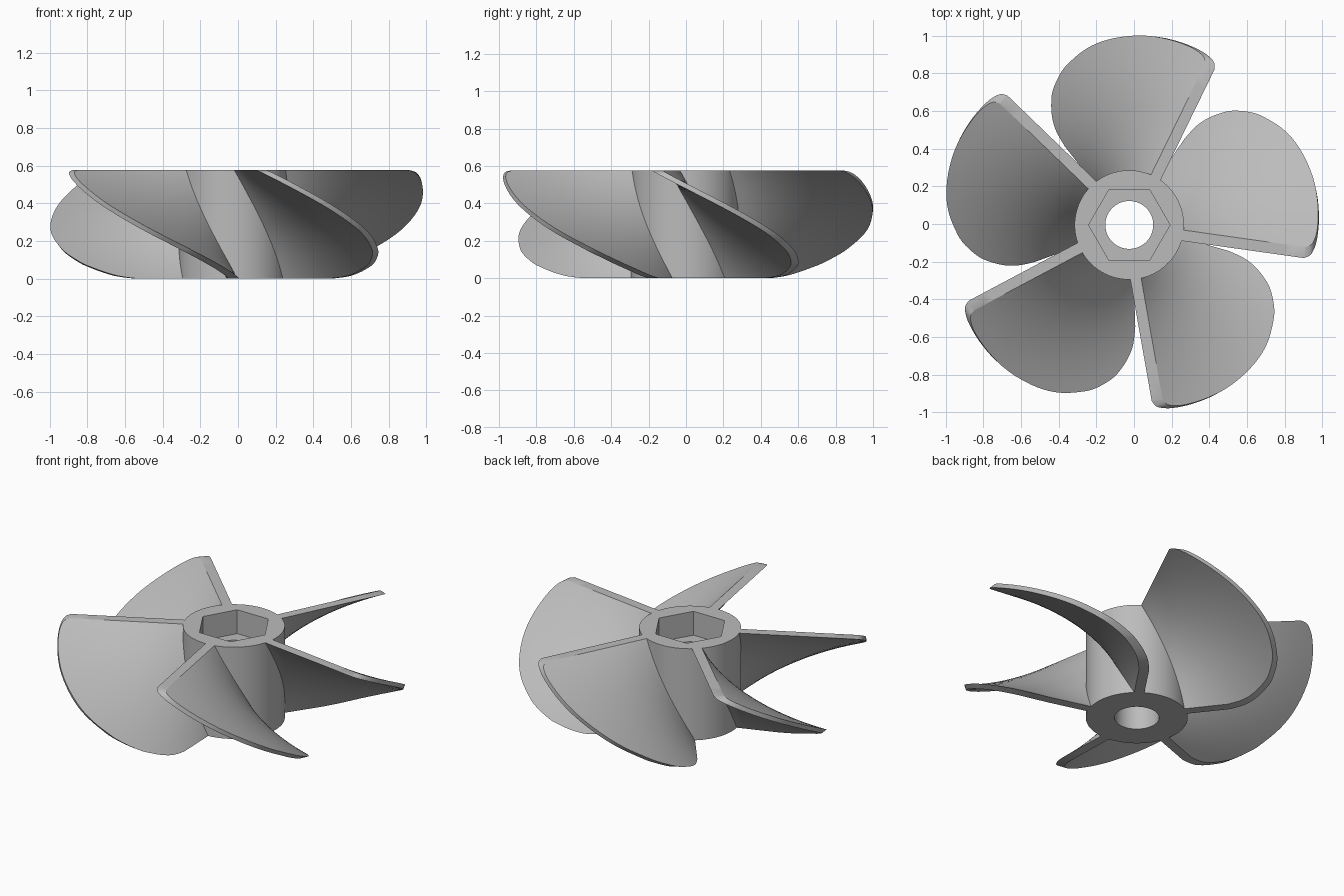
import bpy, bmesh, math
from mathutils import Vector

if "Cube" in bpy.data.objects:
    bpy.data.objects.remove(bpy.data.objects["Cube"], do_unlink=True)

HEIGHT = 0.576
CENTRE = Vector((-0.025, -0.005, 0))
HUB_R, BORE_R, HEX_APOTHEM, HEX_DEPTH = 0.29, 0.127, 0.187, 0.15
BLADES, TOP_ANGLE, TWIST = 5, math.radians(-8), math.radians(64)
SIDES = (-0.045, 0.013)   # blade faces, offset from the radial line
ROOT = 0.275

grey = bpy.data.materials.new("plain grey")
grey.use_nodes = True
colour = (0.5, 0.5, 0.5, 1)
grey.diffuse_color = colour
grey.node_tree.nodes["Principled BSDF"].inputs["Base Color"].default_value = colour


def finish(bm, name):
    """Turn a bmesh into a smooth-shaded object with crisp edges."""
    bmesh.ops.recalc_face_normals(bm, faces=bm.faces)
    mesh = bpy.data.meshes.new(name)
    bm.to_mesh(mesh)
    bm.free()
    mesh.materials.append(grey)
    obj = bpy.data.objects.new(name, mesh)
    bpy.context.collection.objects.link(obj)
    obj.location = CENTRE
    bpy.ops.object.select_all(action='DESELECT')
    obj.select_set(True)
    bpy.context.view_layer.objects.active = obj
    bpy.ops.object.shade_smooth_by_angle(angle=math.radians(30))
    return obj


def bridge(bm, a, b):
    """Join two closed rings of equal length with quads."""
    for i in range(len(a)):
        j = (i + 1) % len(a)
        bm.faces.new((a[i], a[j], b[j], b[i]))


# Hub: outer wall, top rim, hexagonal socket, socket floor and through bore
def hexagon(a):
    return HEX_APOTHEM / math.cos(a % (math.pi / 3) - math.pi / 6)


def circle(r):
    return lambda a: r


bm = bmesh.new()
floor = HEIGHT - HEX_DEPTH
levels = [(circle(HUB_R), 0), (circle(HUB_R), HEIGHT), (hexagon, HEIGHT),
          (hexagon, floor), (circle(BORE_R), floor), (circle(BORE_R), 0)]
angles = [math.tau * i / 96 for i in range(96)]
rings = [[bm.verts.new((r(a) * math.cos(a), r(a) * math.sin(a), z)) for a in angles]
         for r, z in levels]
for i, ring in enumerate(rings):
    bridge(bm, ring, rings[(i + 1) % len(rings)])
finish(bm, "hub")

# Blade outline: radius and height, from the bottom edge to the top corner
outline = [(0.54, 0), (0.63, 0.011), (0.7, 0.03), (0.77, 0.058), (0.82, 0.083),
           (0.89, 0.135), (0.925, 0.175), (0.965, 0.23), (0.99, 0.29), (1.007, 0.38),
           (1.007, 0.45), (1.0, 0.51), (0.99, 0.543), (0.972, 0.566), (0.94, HEIGHT)]


def smooth(points, steps):
    """Catmull-Rom curve through the points."""
    p = [Vector(q) for q in points]
    p = [p[0]] + p + [p[-1]]
    out = []
    for a, b, c, d in zip(p, p[1:], p[2:], p[3:]):
        for s in range(steps):
            t = s / steps
            out.append(b + (c - a) * t / 2 + (2 * a - 5 * b + 4 * c - d) * t * t / 2
                       + (3 * b - a - 3 * c + d) * t ** 3 / 2)
    return out + [p[-1]]


# Blades: a thin radial strip twisted along the hub
curve = smooth(outline, 4)
spans = 12
for n in range(BLADES):
    bm = bmesh.new()
    loops = []
    for tip, z in curve:
        a = TOP_ANGLE + math.tau * n / BLADES + TWIST * (1 - z / HEIGHT)
        along = Vector((math.cos(a), math.sin(a), 0))
        across = Vector((-math.sin(a), math.cos(a), 0))
        rows = []
        for side in SIDES:
            reach = [ROOT + (tip - ROOT) * k / spans for k in range(spans + 1)]
            rows.append([bm.verts.new(along * r + across * side + Vector((0, 0, z)))
                         for r in reach])
        loops.append(rows[0] + rows[1][::-1])
    for lower, upper in zip(loops, loops[1:]):
        bridge(bm, lower, upper)
    # Flat bottom and top edges
    for loop in (loops[0], loops[-1]):
        for k in range(spans):
            bm.faces.new((loop[k], loop[k + 1], loop[-2 - k], loop[-1 - k]))
    finish(bm, f"blade_{n + 1}")
